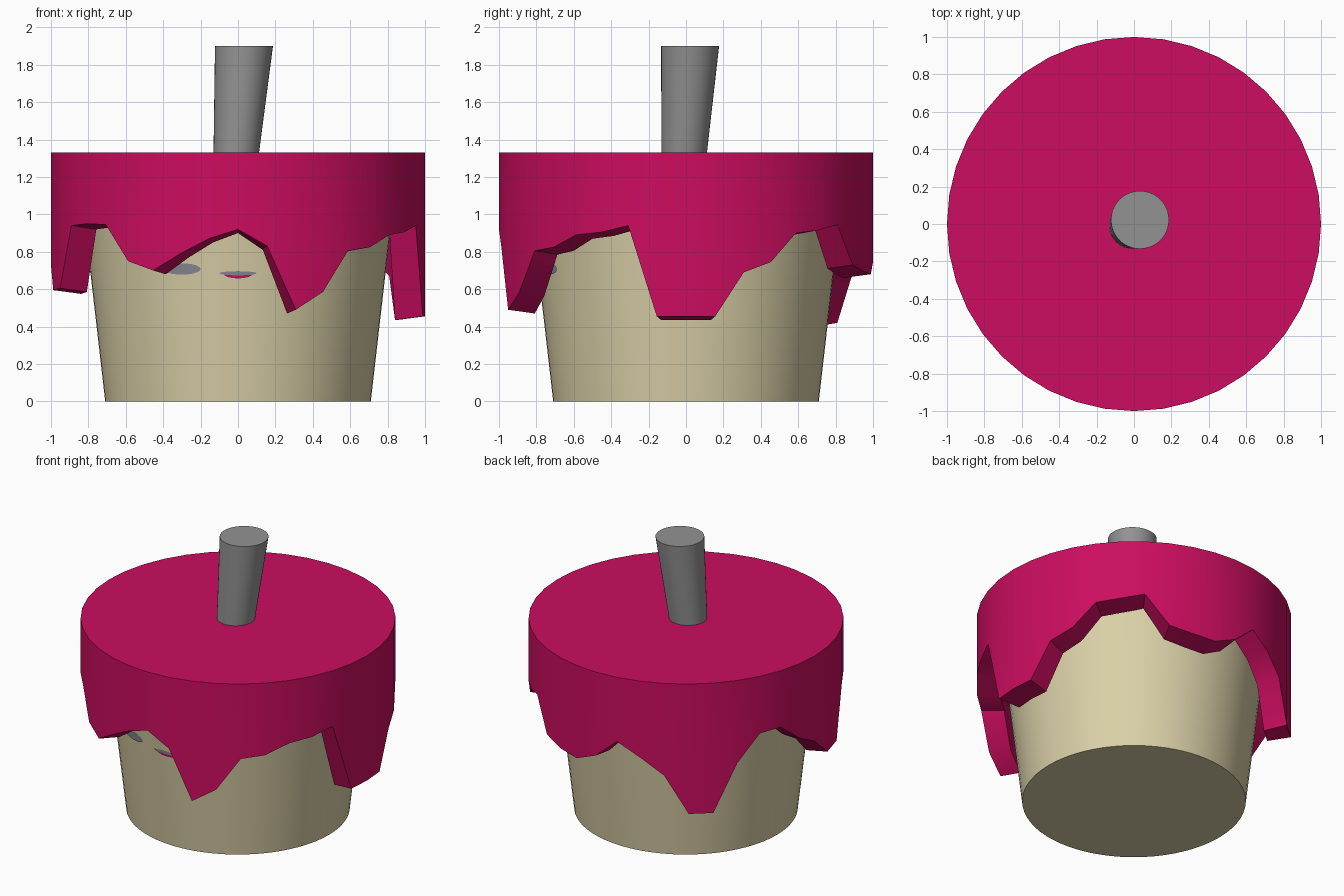
import bpy, bmesh, math

if "Cube" in bpy.data.objects:
    bpy.data.objects.remove(bpy.data.objects["Cube"])

def material(name, rgb):
    m = bpy.data.materials.new(name)
    m.diffuse_color = (*rgb, 1)
    m.use_nodes = True
    m.node_tree.nodes["Principled BSDF"].inputs["Base Color"].default_value = m.diffuse_color
    return m

PINK = material("pink_icing", (0.60, 0.004, 0.115))
CREAM = material("cream_cake", (0.70, 0.63, 0.39))
GREY = material("grey", (0.29, 0.29, 0.29))
FACE = material("slate_grey", (0.25, 0.25, 0.30))

def make(name, verts, faces, mat, smooth=True):
    me = bpy.data.meshes.new(name)
    me.from_pydata(verts, [], faces)
    bm = bmesh.new()
    bm.from_mesh(me)
    bmesh.ops.recalc_face_normals(bm, faces=bm.faces)
    bm.to_mesh(me)
    bm.free()
    me.materials.append(mat)
    ob = bpy.data.objects.new(name, me)
    bpy.context.collection.objects.link(ob)
    if smooth:
        bpy.ops.object.select_all(action='DESELECT')
        ob.select_set(True)
        bpy.context.view_layer.objects.active = ob
        bpy.ops.object.shade_smooth_by_angle(angle=math.radians(30))
    return ob

def lathe_rings(name, rings, n, mat):
    """Join rings of n points with quads and cap both ends."""
    verts = [p for r in rings for p in r]
    faces = [(k*n + i, k*n + (i+1) % n, (k+1)*n + (i+1) % n, (k+1)*n + i)
             for k in range(len(rings) - 1) for i in range(n)]
    faces += [tuple(range(n)), tuple(range((len(rings)-1)*n, len(rings)*n))]
    return make(name, verts, faces, mat)

def ring(r, z, n, cx=0, cy=0):
    """Ring of points; z may be one height or one height per point."""
    zs = z if isinstance(z, list) else [z] * n
    return [(cx + r*math.cos(2*math.pi*i/n), cy + r*math.sin(2*math.pi*i/n), zs[i])
            for i in range(n)]

def cake_radius(z):
    return 0.71 + 0.115 * z

# tapered cake body
lathe_rings("cake_body", [ring(cake_radius(0), 0, 64), ring(cake_radius(1.18), 1.18, 64)], 64, CREAM)

# dripping icing: lower edge height every 9 degrees, starting at +x
drip = [.455, .455, .69, .745, .90, .915, .945, .73, .695, .68,
        .745, .88, .795, .685, .42, .42, .75, .93, .935, .81,
        .73, .595, .605, .94, .95, .945, .75, .70, .79, .87,
        .92, .83, .49, .585, .805, .825, .89, .905, .94, .455]
lathe_rings("icing", [ring(1, 1.33, 40), ring(1, drip, 40),
                      ring(.85, [z - .02 for z in drip], 40), ring(.85, 1.18, 40)], 40, PINK)

# leaning stick, wider at the top
lathe_rings("stick", [ring(.113, 1.18, 40, -.02, -.018), ring(.155, 1.90, 40, .032, .022)], 40, GREY)

# face details: thin ellipse patches following the cake front
def patch(name, cx, cz, rx, up, down, mat, lift):
    n = 16
    verts = []
    for i in range(n + 1):
        a = math.pi * i / n
        x = cx - rx * math.cos(a)
        for z in (cz + up * math.sin(a), cz - down * math.sin(a) - 1e-4):
            verts.append((x, -math.sqrt((cake_radius(z) + lift)**2 - x*x), z))
    faces = [(2*i, 2*i+1, 2*i+3, 2*i+2) for i in range(n)]
    ob = make(name, verts, faces, mat, False)
    # face the patch outwards
    if ob.data.polygons[n // 2].normal.y > 0:
        ob.data.flip_normals()

for side, label in ((-1, "left"), (1, "right")):
    patch(label + "_eye", side * .30, .708, .10, .03, .03, FACE, .005)
patch("mouth_line", 0, .685, .10, .011, .011, FACE, .006)
patch("tongue", 0, .680, .075, .002, .022, PINK, .004)
